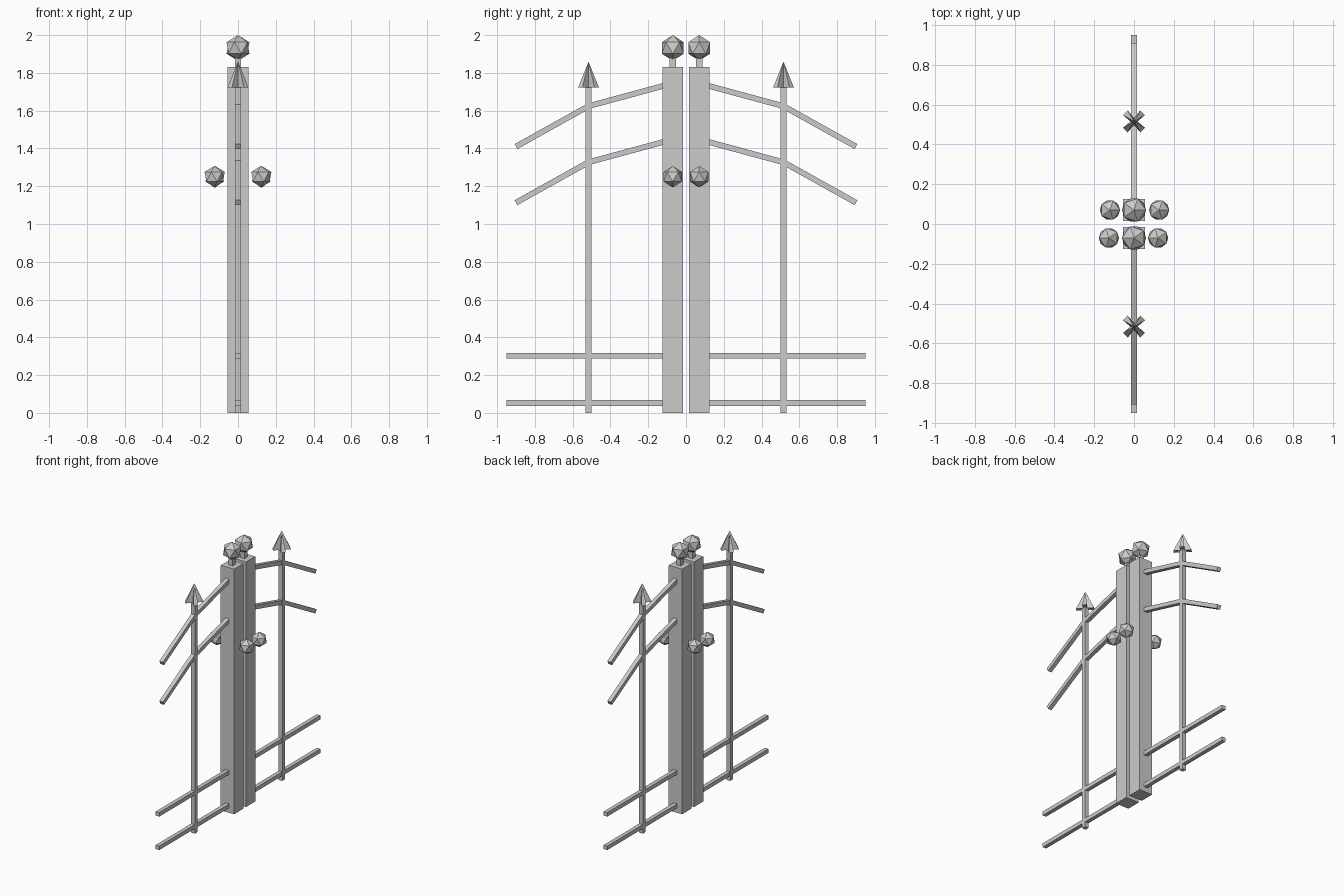
import bpy, bmesh, math
from mathutils import Vector

if "Cube" in bpy.data.objects:
    bpy.data.objects.remove(bpy.data.objects["Cube"])


def make(name, verts, faces):
    me = bpy.data.meshes.new(name)
    me.from_pydata(verts, [], faces)
    bm = bmesh.new()
    bm.from_mesh(me)
    bmesh.ops.recalc_face_normals(bm, faces=bm.faces)
    bm.to_mesh(me)
    bm.free()
    ob = bpy.data.objects.new(name, me)
    bpy.context.collection.objects.link(ob)
    return ob


def box(name, y0, y1, z0, z1, hx):
    v = [(x, y, z) for x in (-hx, hx) for y in (y0, y1) for z in (z0, z1)]
    return make(name, v, [(0, 1, 3, 2), (4, 6, 7, 5), (0, 4, 5, 1),
                          (2, 3, 7, 6), (0, 2, 6, 4), (1, 5, 7, 3)])


def bent_rail(name, path, h=0.015):
    # square bar swept along a path in the YZ plane, mitred at the bends
    pts = [Vector(p) for p in path]
    verts, faces = [], []
    for i, p in enumerate(pts):
        dirs = []
        if i > 0:
            dirs.append((p - pts[i - 1]).normalized())
        if i < len(pts) - 1:
            dirs.append((pts[i + 1] - p).normalized())
        t = sum(dirs, Vector((0, 0))).normalized()
        n = Vector((-t.y, t.x)) * h / t.dot(dirs[0])
        for sx, sn in ((-1, -1), (1, -1), (1, 1), (-1, 1)):
            verts.append((sx * h, p.x + sn * n.x, p.y + sn * n.y))
        if i:
            a = 4 * (i - 1)
            faces += [(a + k, a + (k + 1) % 4, a + 4 + (k + 1) % 4, a + 4 + k)
                      for k in range(4)]
    e = len(verts) - 4
    faces += [(0, 1, 2, 3), (e, e + 1, e + 2, e + 3)]
    return make(name, verts, faces)


def ball(name, loc, r):
    bpy.ops.mesh.primitive_ico_sphere_add(subdivisions=1, radius=r, location=loc)
    ob = bpy.context.object
    ob.name = name
    return ob


def spear(name, y):
    # fluted four-lobed point
    ring = []
    for q in range(4):
        a = q * math.pi / 2
        for da, r in ((0, 0.018), (30, 0.064), (60, 0.064)):
            t = a + math.radians(da)
            ring.append((r * math.cos(t), y + r * math.sin(t), 1.722))
    n = len(ring)
    verts = ring + [(0, y, 1.86), (0, y, 1.735)]
    faces = []
    for i in range(n):
        j = (i + 1) % n
        faces += [(i, j, n), (j, i, n + 1)]
    return make(name, verts, faces)


def leaf(side):
    Y = 0.07
    parts = [
        # gate post with ball finial
        box("gate_post", 0.016, 0.125, 0, 1.83, 0.055),
        box("finial_neck", Y - 0.017, Y + 0.017, 1.82, 1.89, 0.017),
        ball("finial_ball", (0, Y, 1.932), 0.068),
        # round knobs on both faces
        ball("knob_a", (-0.121, Y, 1.25), 0.057),
        ball("knob_b", (0.126, Y, 1.25), 0.057),
        # straight lower rails
        box("bottom_rail", 0.11, 0.95, 0.037, 0.067, 0.015),
        box("lower_rail", 0.11, 0.95, 0.287, 0.317, 0.015),
        # upright bar with spear tip
        box("upright_bar", 0.5, 0.531, 0, 1.75, 0.0155),
        spear("spear_tip", 0.516),
    ]
    # drooping upper rails
    for nm, dz in (("top_rail", 0), ("upper_rail", -0.297)):
        parts.append(bent_rail(nm, [(0.11, 1.734 + dz), (0.516, 1.624 + dz),
                                    (0.9, 1.41 + dz)]))
    for p in parts:
        p.name = p.name.split(".")[0] + "_" + side
        if side == "front":          # the other leaf is turned half round
            x, y, z = p.location
            p.location = (-x, -y, z)
            p.rotation_euler.z = math.pi


leaf("back")
leaf("front")
